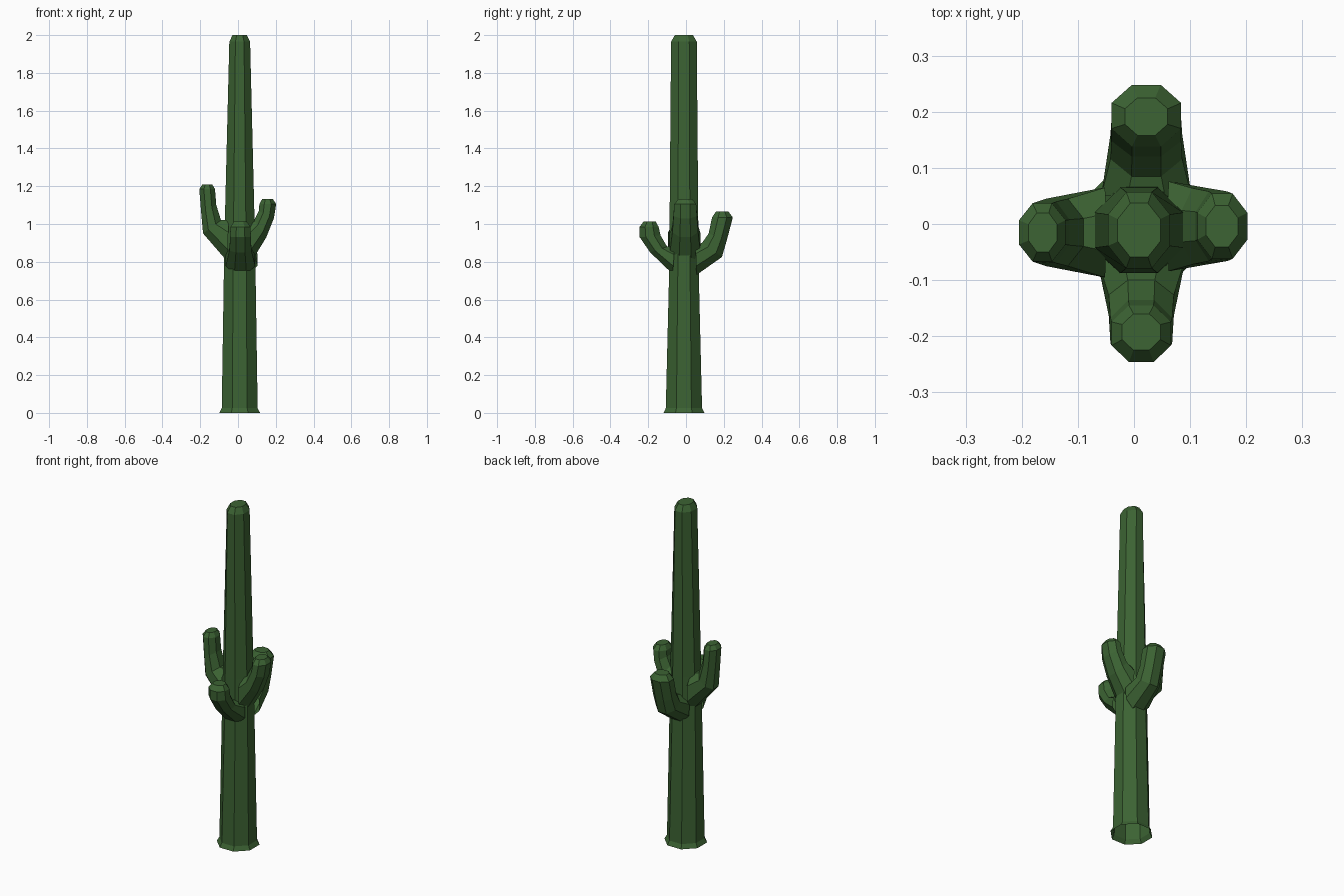
import bpy, bmesh, math
from mathutils import Vector

cube = bpy.data.objects.get("Cube")
if cube:
    bpy.data.objects.remove(cube, do_unlink=True)

green = bpy.data.materials.new("cactus_green")
green.use_nodes = True
COLOUR = (0.045, 0.125, 0.033, 1)
green.diffuse_color = COLOUR
green.node_tree.nodes["Principled BSDF"].inputs["Base Color"].default_value = COLOUR

SIDES = 8


def octagon(centre, u, v):
    """Ring with flat sides facing along u and v (half-width vectors)."""
    pts = []
    for i in range(SIDES):
        a = (i + 0.5) * math.tau / SIDES
        k = 1 / math.cos(math.pi / SIDES)
        pts.append(centre + u * math.cos(a) * k + v * math.sin(a) * k)
    return pts


def loft(name, rings):
    """Skin the rings with flat quads and close the last one."""
    bm = bmesh.new()
    loops = [[bm.verts.new(p) for p in ring] for ring in rings]
    for low, high in zip(loops, loops[1:]):
        for i in range(SIDES):
            j = (i + 1) % SIDES
            bm.faces.new((low[i], low[j], high[j], high[i]))
    bm.faces.new(loops[-1])
    bmesh.ops.recalc_face_normals(bm, faces=bm.faces)
    mesh = bpy.data.meshes.new(name)
    bm.to_mesh(mesh)
    bm.free()
    mesh.materials.append(green)
    obj = bpy.data.objects.new(name, mesh)
    bpy.context.collection.objects.link(obj)
    return obj


# Trunk: height, half width, half depth; flared open foot and chamfered top
trunk = [(0, 0.108, 0.108), (0.025, 0.095, 0.096), (0.8, 0.083, 0.077),
         (1.0, 0.079, 0.076), (1.965, 0.055, 0.068), (2.0, 0.038, 0.048)]
loft("trunk", [octagon(Vector((0.009, -0.011, z)), Vector((w, 0, 0)), Vector((0, d, 0)))
               for z, w, d in trunk])


def arm(name, direction, offset, sections):
    """Each section: outer (distance, z), inner (distance, z), half width."""
    out = Vector(direction)
    side = Vector((abs(out.y), abs(out.x), 0))
    rings = []
    for (od, oz), (nd, nz), width in sections:
        outer = out * od + Vector((0, 0, oz))
        inner = out * nd + Vector((0, 0, nz))
        rings.append(octagon((outer + inner) / 2 + side * offset,
                             (outer - inner) / 2, side * width))
    loft(name, rings)


# Arms: wide root in the trunk, bent elbow, upright end, chamfered tip
arm("right_arm", (-1, 0, 0), -0.015, [
    ((0.055, 0.80), (0.05, 1.02), 0.08),
    ((0.185, 0.95), (0.09, 1.02), 0.06),
    ((0.195, 1.06), (0.115, 1.1), 0.055),
    ((0.205, 1.185), (0.122, 1.185), 0.052),
    ((0.188, 1.21), (0.137, 1.21), 0.035)])
arm("left_arm", (1, 0, 0), -0.004, [
    ((0.065, 0.79), (0.06, 1.02), 0.08),
    ((0.15, 0.93), (0.085, 1.02), 0.068),
    ((0.19, 1.03), (0.11, 1.07), 0.062),
    ((0.202, 1.105), (0.113, 1.105), 0.058),
    ((0.185, 1.132), (0.128, 1.132), 0.037)])
arm("front_arm", (0, -1, 0), 0.013, [
    ((0.07, 0.735), (0.06, 0.88), 0.078),
    ((0.19, 0.85), (0.1, 0.88), 0.058),
    ((0.245, 0.93), (0.135, 0.94), 0.055),
    ((0.246, 0.985), (0.145, 0.985), 0.053),
    ((0.225, 1.012), (0.16, 1.012), 0.034)])
arm("back_arm", (0, 1, 0), 0.022, [
    ((0.055, 0.73), (0.05, 0.89), 0.08),
    ((0.19, 0.825), (0.085, 0.9), 0.064),
    ((0.215, 0.91), (0.12, 0.95), 0.062),
    ((0.248, 1.035), (0.138, 1.035), 0.062),
    ((0.225, 1.065), (0.158, 1.065), 0.038)])
